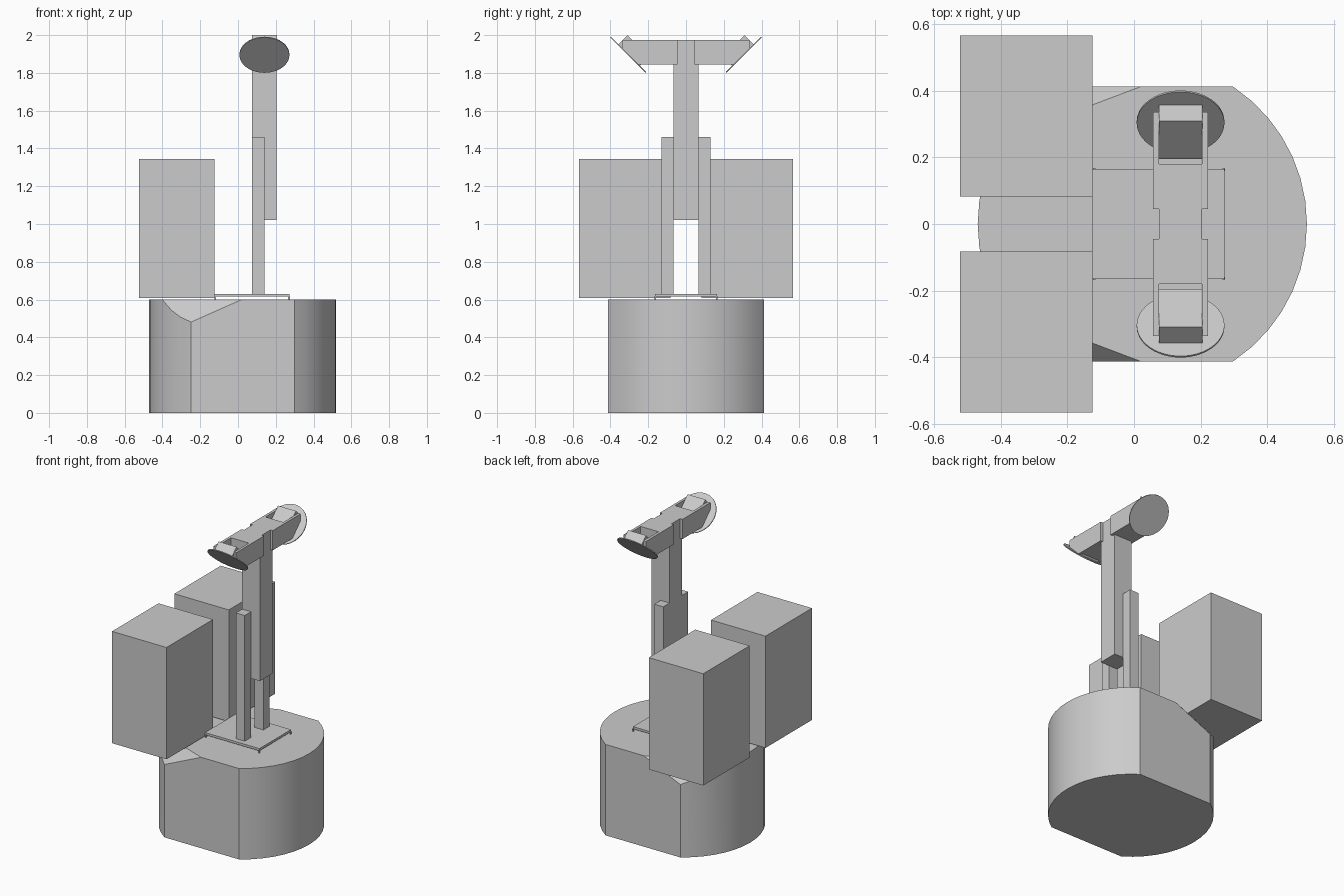
import bpy, bmesh, math
from mathutils import Vector

cube = bpy.data.objects.get("Cube")
if cube:
    bpy.data.objects.remove(cube, do_unlink=True)

# Single plain grey material
grey = bpy.data.materials.new("light_grey")
grey.use_nodes = True
grey.diffuse_color = (0.6, 0.6, 0.6, 1)
grey.node_tree.nodes["Principled BSDF"].inputs["Base Color"].default_value = (0.6, 0.6, 0.6, 1)


def finish(name, bm):
    bmesh.ops.recalc_face_normals(bm, faces=bm.faces[:])
    mesh = bpy.data.meshes.new(name)
    bm.to_mesh(mesh)
    bm.free()
    mesh.materials.append(grey)
    obj = bpy.data.objects.new(name, mesh)
    bpy.context.collection.objects.link(obj)
    return obj


def prism(bm, points, offset):
    """Extrude a closed polygon along an offset."""
    face = bm.faces.new([bm.verts.new(p) for p in points])
    moved = bmesh.ops.extrude_face_region(bm, geom=[face], use_keep_orig=True)["geom"]
    verts = [g for g in moved if isinstance(g, bmesh.types.BMVert)]
    bmesh.ops.translate(bm, verts=verts, vec=offset)


def box(name, x0, x1, y0, y1, z0, z1):
    bm = bmesh.new()
    prism(bm, [(x0, y0, z0), (x1, y0, z0), (x1, y1, z0), (x0, y1, z0)], (0, 0, z1 - z0))
    return finish(name, bm)


def side_profile(name, profile, x0, x1, side):
    bm = bmesh.new()
    prism(bm, [(x0, side * y, z) for y, z in profile], (x1 - x0, 0, 0))
    return finish(name, bm)


def smooth(obj):
    bpy.ops.object.select_all(action='DESELECT')
    obj.select_set(True)
    bpy.context.view_layer.objects.active = obj
    bpy.ops.object.shade_smooth_by_angle(angle=math.radians(30))


# Base: round drum with two flat sides and two sloped corner cuts
CX, R, FLAT, TOP = 0.025, 0.495, 0.413, 0.6
reach = math.asin(FLAT / R)
N = 14
outline = []
for start in (0, math.pi):
    for i in range(N + 1):
        a = start - reach + 2 * reach * i / N
        outline.append((CX + R * math.cos(a), R * math.sin(a), 0))
bm = bmesh.new()
prism(bm, outline, (0, 0, TOP))
for s in (-1, 1):
    low = Vector((-0.25, s * FLAT, 0.48))
    front = Vector((0.02, s * FLAT, TOP))
    rear = Vector((-0.40, s * 0.254, TOP))
    normal = (front - low).cross(rear - low).normalized()
    if normal.z < 0:
        normal.negate()
    cut = bmesh.ops.bisect_plane(bm, geom=bm.verts[:] + bm.edges[:] + bm.faces[:],
                                 plane_co=low, plane_no=normal, clear_outer=True)
    rim = [e for e in bm.edges if e.is_boundary]
    bmesh.ops.holes_fill(bm, edges=rim, sides=0)
smooth(finish("base_drum", bm))

# Mounting plate on small feet
box("mounting_plate", -0.125, 0.272, -0.165, 0.165, 0.615, 0.63)
for s, side in ((-1, "right"), (1, "left")):
    for x, end in ((-0.12, "rear"), (0.27, "front")):
        box(f"plate_foot_{end}_{side}", x - 0.004, x + 0.004,
            s * 0.164 - 0.004, s * 0.164 + 0.004, 0.598, 0.62)

# Mast and the solid middle of the head
box("mast", 0.075, 0.205, -0.065, 0.065, 1.02, 1.975)
box("head_core", 0.075, 0.205, -0.18, 0.18, 1.845, 1.975)

CHEEK = [(0.045, 1.845), (0.255, 1.845), (0.337, 1.927), (0.337, 1.975), (0.045, 1.975)]
MOUNT = [(0.31, 2.0), (0.36, 1.95), (0.245, 1.835), (0.195, 1.885)]

# Mirrored parts
for s, side in ((-1, "right"), (1, "left")):
    y = sorted((s * 0.0825, s * 0.567))
    box(f"storage_box_{side}", -0.523, -0.125, *y, 0.607, 1.345)
    y = sorted((s * 0.065, s * 0.13))
    box(f"support_post_{side}", 0.075, 0.14, *y, 0.63, 1.46)
    y = sorted((s * 0.18, s * 0.25))
    box(f"head_floor_{side}", 0.075, 0.205, *y, 1.845, 1.853)
    side_profile(f"head_cheek_rear_{side}", CHEEK, 0.057, 0.075, s)
    side_profile(f"head_cheek_front_{side}", CHEEK, 0.205, 0.222, s)
    side_profile(f"disc_mount_{side}", MOUNT, 0.075, 0.206, s)

    # Tilted disc facing outward and down
    bm = bmesh.new()
    bmesh.ops.create_cone(bm, cap_ends=True, segments=48, radius1=0.132,
                          radius2=0.132, depth=0.006)
    disc = finish(f"disc_{side}", bm)
    disc.location = (0.14, s * 0.306, 1.896)
    disc.rotation_euler = (s * math.radians(45), 0, 0)
    smooth(disc)
